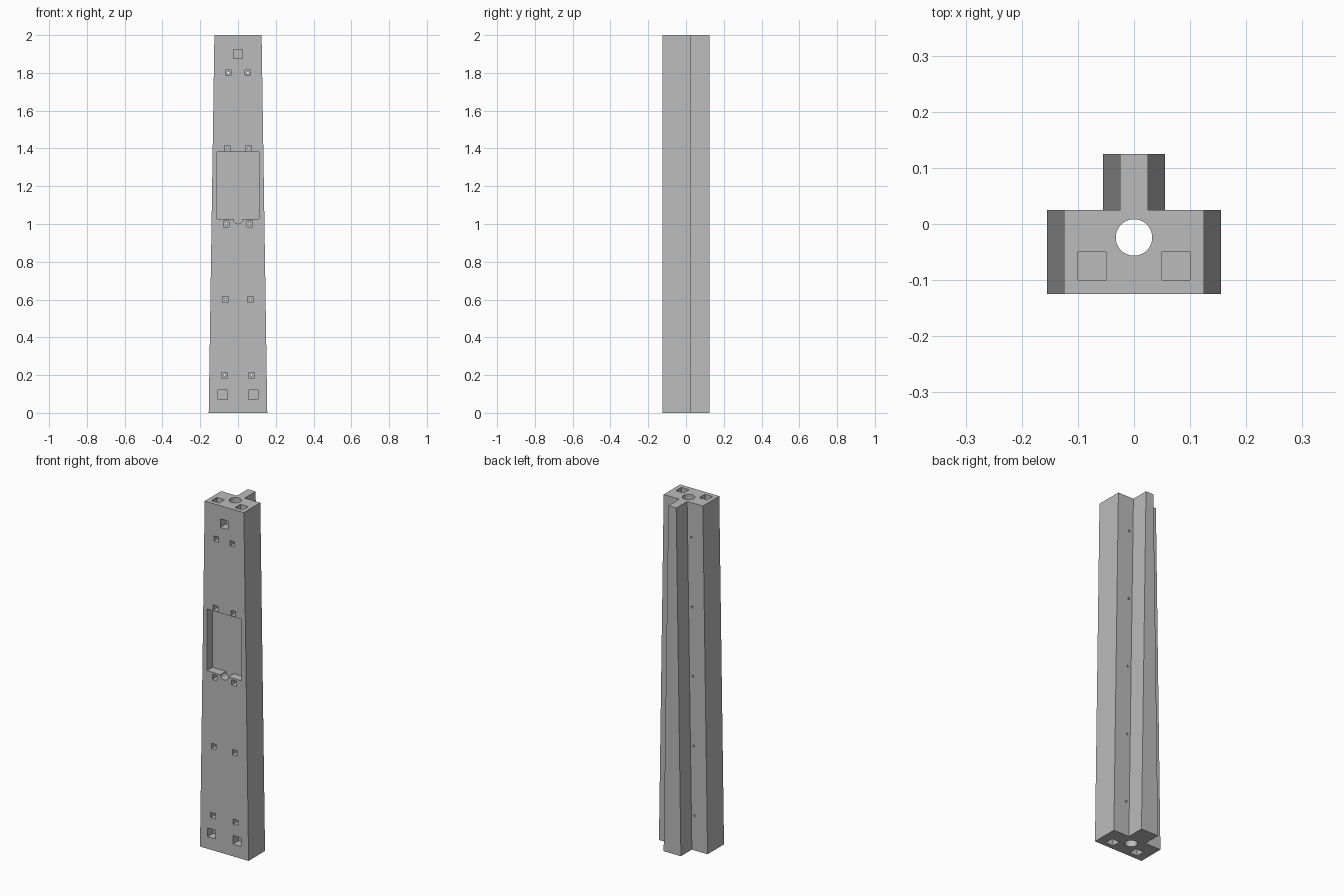
import bpy, bmesh, math
from mathutils import Vector

cube = bpy.data.objects.get("Cube")
if cube:
    bpy.data.objects.remove(cube, do_unlink=True)

grey = bpy.data.materials.new("plain grey")
grey.use_nodes = True
grey.diffuse_color = (0.5, 0.5, 0.5, 1)
grey.node_tree.nodes["Principled BSDF"].inputs["Base Color"].default_value = (0.5, 0.5, 0.5, 1)


def loft(name, lower, upper):
    """Closed solid between two matching outlines."""
    bm = bmesh.new()
    a = [bm.verts.new(p) for p in lower]
    b = [bm.verts.new(p) for p in upper]
    bm.faces.new(a)
    bm.faces.new(b)
    for i in range(len(a)):
        j = (i + 1) % len(a)
        bm.faces.new((a[i], a[j], b[j], b[i]))
    bmesh.ops.recalc_face_normals(bm, faces=bm.faces)
    mesh = bpy.data.meshes.new(name)
    bm.to_mesh(mesh)
    bm.free()
    mesh.materials.append(grey)
    obj = bpy.data.objects.new(name, mesh)
    bpy.context.collection.objects.link(obj)
    return obj


def tee(half, stem, z):
    right = [(half, -0.125), (half, 0.025), (stem, 0.025), (stem, 0.125)]
    outline = right + [(-x, y) for x, y in reversed(right)]
    return [(x, y, z) for x, y in outline]


def square(size):
    h = size / 2
    return [(-h, -h), (h, -h), (h, h), (-h, h)]


def circle(radius, n):
    return [(radius * math.cos(math.tau * i / n), radius * math.sin(math.tau * i / n)) for i in range(n)]


# Tapered T-section post
post = loft("post", tee(0.155, 0.055, 0), tee(0.125, 0.025, 2))


def cut(outline, centre, direction):
    """Subtract an outline swept along y or z."""
    along_z = direction[2] != 0
    c, d = Vector(centre), Vector(direction)
    base = [c + Vector((u, v, 0) if along_z else (u, 0, v)) for u, v in outline]
    cutter = loft("cutter", base, [p + d for p in base])
    mod = post.modifiers.new("cut", "BOOLEAN")
    mod.operation = "DIFFERENCE"
    mod.solver = "EXACT"
    mod.object = cutter
    bpy.context.view_layer.objects.active = post
    bpy.ops.object.modifier_apply(modifier=mod.name)
    bpy.data.objects.remove(cutter, do_unlink=True)


# Central bore through the whole length
cut(circle(0.0325, 48), (0, -0.024, -0.1), (0, 0, 2.2))

# Square sockets in both ends
for side in (-1, 1):
    cut(square(0.05), (side * 0.075, -0.075, 2.05), (0, 0, -0.1))
    cut(square(0.05), (side * 0.08, -0.075, -0.05), (0, 0, 0.1))

# Square sockets in the front face
for x, z in ((0, 1.9), (-0.081, 0.095), (0.081, 0.095)):
    cut(square(0.05), (x, -0.175, z), (0, 0.1, 0))

# Front recess with a half-round finger notch in its lower edge
notch = [(-0.025 * math.cos(math.pi * i / 16), -0.025 * math.sin(math.pi * i / 16)) for i in range(17)]
recess = [(-0.11, 0)] + notch + [(0.11, 0), (0.11, 0.355), (-0.11, 0.355)]
cut(recess, (0, -0.175, 1.026), (0, 0.1, 0))

# Pairs of counterbored bolt holes following the taper
for i in range(5):
    z = 0.2 + 0.4 * i
    for side in (-1, 1):
        x = side * (0.0715 - 0.005 * i)
        cut(square(0.03), (x, -0.175, z), (0, 0.1, 0))
        cut(circle(0.006, 16), (x, -0.2, z), (0, 0.25, 0))

bpy.ops.object.select_all(action="DESELECT")
post.select_set(True)
bpy.context.view_layer.objects.active = post
bpy.ops.object.shade_smooth_by_angle(angle=math.radians(30))
